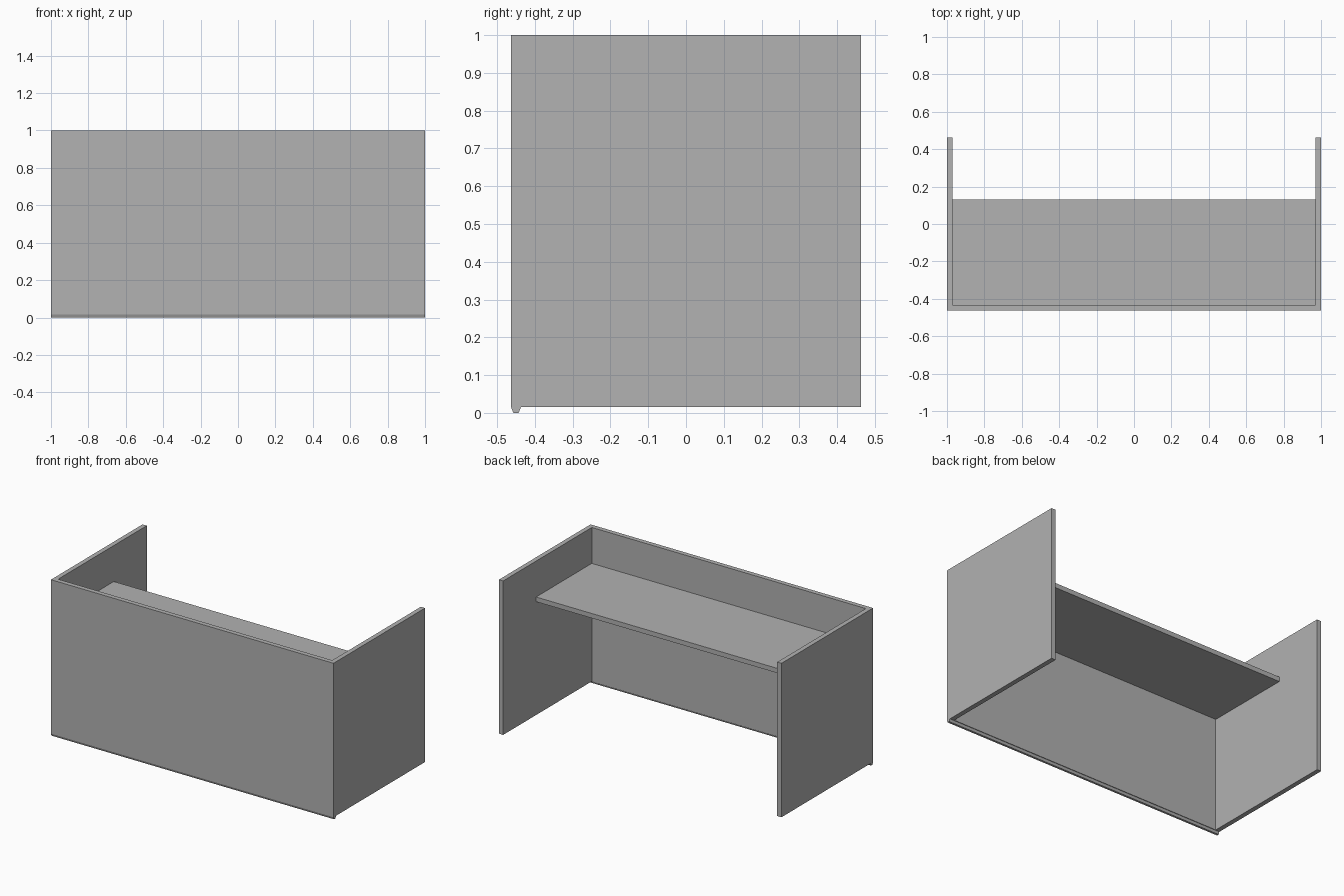
import bpy
import bmesh
from mathutils import Vector

cube = bpy.data.objects.get("Cube")
if cube:
    bpy.data.objects.remove(cube, do_unlink=True)

# Single plain grey finish
grey = bpy.data.materials.new("plain grey")
grey.use_nodes = True
colour = (0.445, 0.445, 0.445, 1)
grey.diffuse_color = colour
grey.node_tree.nodes["Principled BSDF"].inputs["Base Color"].default_value = colour


def extrude_profile(name, points, direction):
    """Close a planar outline and extrude it along a vector."""
    bm = bmesh.new()
    face = bm.faces.new([bm.verts.new(p) for p in points])
    result = bmesh.ops.extrude_face_region(bm, geom=[face], use_keep_orig=True)
    moved = [g for g in result["geom"] if isinstance(g, bmesh.types.BMVert)]
    bmesh.ops.translate(bm, verts=moved, vec=Vector(direction))
    bmesh.ops.recalc_face_normals(bm, faces=bm.faces)
    mesh = bpy.data.meshes.new(name)
    bm.to_mesh(mesh)
    bm.free()
    mesh.materials.append(grey)
    obj = bpy.data.objects.new(name, mesh)
    bpy.context.collection.objects.link(obj)
    return obj


half_x, half_y, board = 1.0, 0.463, 0.03
base, top = 0.015, 1.0
inner_x, inner_y = half_x - board, -half_y + board

# Front panel and both side panels as one U-shaped wall
outline = [(-half_x, -half_y), (half_x, -half_y), (half_x, half_y),
           (inner_x, half_y), (inner_x, inner_y), (-inner_x, inner_y),
           (-inner_x, half_y), (-half_x, half_y)]
extrude_profile("panel_surround", [(x, y, base) for x, y in outline],
                (0, 0, top - base))

# Desk top set below the rim
shelf_back, shelf_z = 0.13, 0.77
shelf = [(-inner_x, inner_y), (inner_x, inner_y),
         (inner_x, shelf_back), (-inner_x, shelf_back)]
extrude_profile("desk_top", [(x, y, shelf_z - board) for x, y in shelf],
                (0, 0, board))

# Bevelled foot strip under the front panel
strip = [(-half_y, base), (-half_y + 0.006, 0),
         (-half_y + 0.02, 0), (-half_y + 0.026, base)]
extrude_profile("foot_strip", [(-half_x, y, z) for y, z in strip],
                (2 * half_x, 0, 0))
